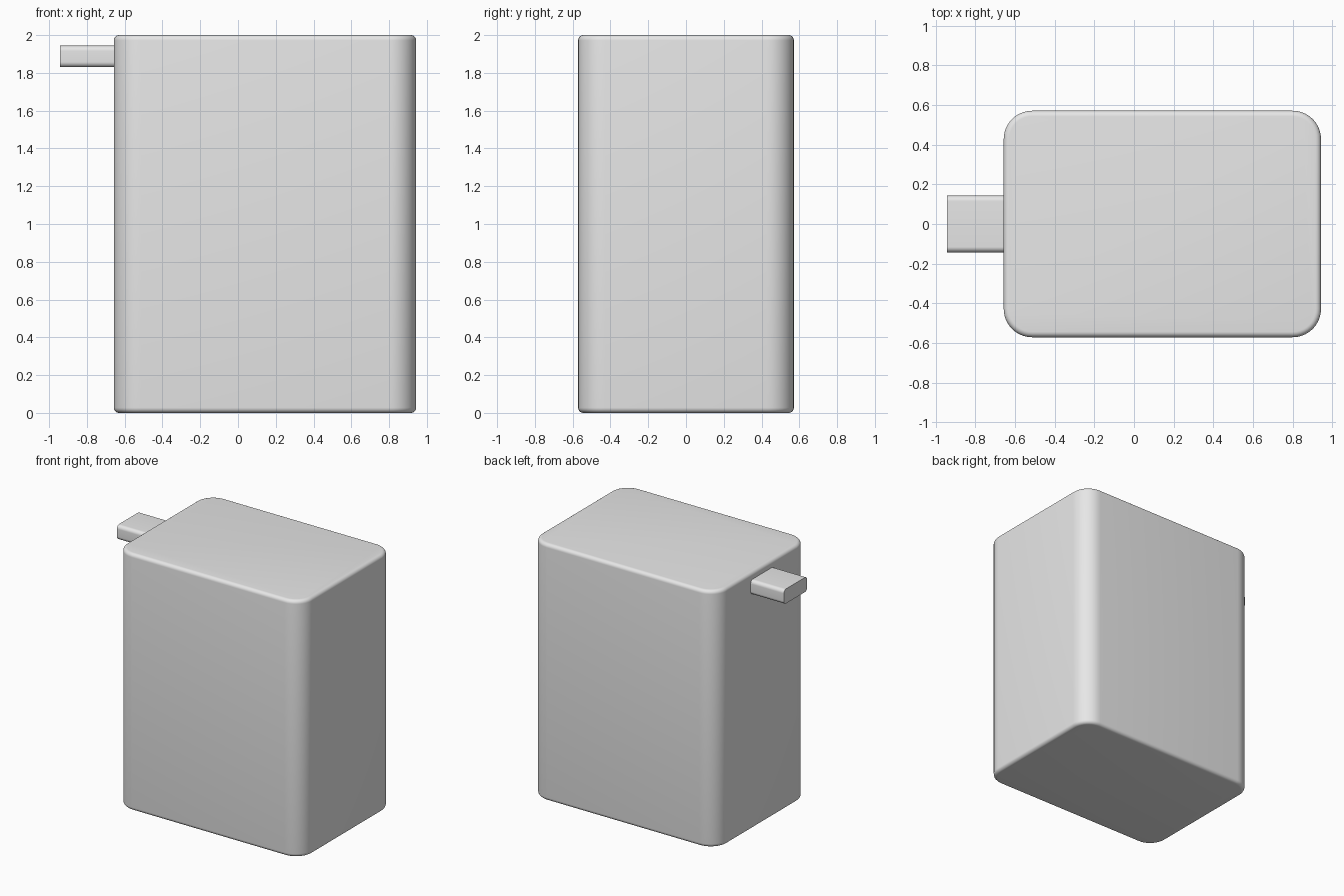
import bpy
import bmesh
from mathutils import Vector
from math import radians

cube = bpy.data.objects.get("Cube")
if cube:
    bpy.data.objects.remove(cube, do_unlink=True)

grey = bpy.data.materials.new("light grey")
grey.use_nodes = True
grey.diffuse_color = (0.8, 0.8, 0.8, 1)
grey.node_tree.nodes["Principled BSDF"].inputs["Base Color"].default_value = (0.8, 0.8, 0.8, 1)


def rounded_box(name, low, high, axis, radius, rim=0):
    """Box with its edges along one axis rounded, then its two ends filleted."""
    low, high = Vector(low), Vector(high)
    bm = bmesh.new()
    bmesh.ops.create_cube(bm, size=1)
    for v in bm.verts:
        v.co = (low + high) / 2 + v.co * (high - low)
    sides = [e for e in bm.edges
             if abs((e.verts[0].co - e.verts[1].co)[axis]) > 0.001]
    bmesh.ops.bevel(bm, geom=sides, offset=radius, segments=10,
                    profile=0.5, affect='EDGES')
    if rim:
        ends = [e for e in bm.edges
                if any(all(abs(v.co[axis] - end[axis]) < 0.001 for v in e.verts)
                       for end in (low, high))]
        bmesh.ops.bevel(bm, geom=ends, offset=rim, segments=6,
                        profile=0.5, affect='EDGES')
    mesh = bpy.data.meshes.new(name)
    bm.to_mesh(mesh)
    bm.free()
    mesh.materials.append(grey)
    obj = bpy.data.objects.new(name, mesh)
    bpy.context.collection.objects.link(obj)
    bpy.ops.object.select_all(action='DESELECT')
    obj.select_set(True)
    bpy.context.view_layer.objects.active = obj
    bpy.ops.object.shade_smooth_by_angle(angle=radians(35))
    return obj


# Main block: wide vertical corners, fine fillet round the top and bottom
rounded_box("body", (-0.657, -0.571, 0), (0.943, 0.571, 2), 2, 0.143, 0.028)

# Tab on the side near the top: long edges rounded, square end
rounded_box("side_tab", (-0.943, -0.143, 1.83), (-0.63, 0.143, 1.944), 0, 0.028)
